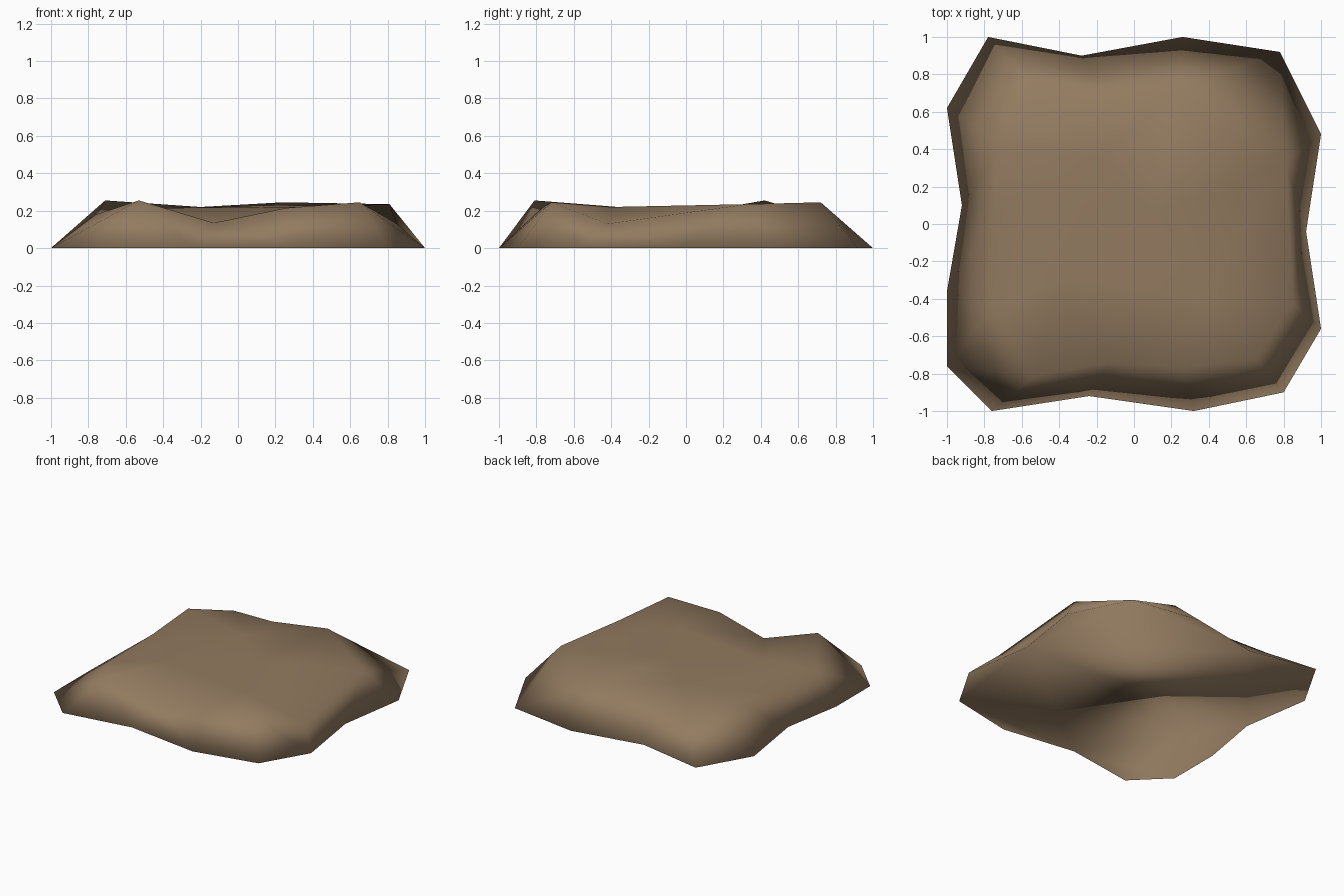
import bpy, bmesh
from mathutils import Vector
from mathutils.geometry import delaunay_2d_cdt

if "Cube" in bpy.data.objects:
    bpy.data.objects.remove(bpy.data.objects["Cube"])

# Footprint of the mound on the ground
base = [(-.78, 1), (-.28, .9), (.26, 1), (.78, .92), (1, .48), (.92, -.04),
        (1, -.56), (.8, -.9), (.32, -1), (-.24, -.92), (-.76, -1),
        (-1, -.76), (-1, -.36), (-.92, .1), (-1, .62)]

# Uneven upper rim, with raised corners and dips
rim = [(-.71, .42, .255), (-.55, .74, .16), (-.17, .65, .215), (.24, .72, .245),
       (.81, .33, .235), (.85, -.42, .13), (.65, -.72, .245), (.26, -.77, .215),
       (-.13, -.74, .135), (-.53, -.81, .255), (-.76, -.45, .18), (-.75, .05, .19)]

# Gently domed top
top = [(-.4, -.3, .215), (.1, .05, .225), (.35, -.4, .22), (-.2, .35, .22)]

points = [Vector((x, y, 0)) for x, y in base] + [Vector(p) for p in rim + top]
n, m = len(base), len(rim)
rim_edges = [(n + i, n + (i + 1) % m) for i in range(m)]
flat, _, tris, orig, _, _ = delaunay_2d_cdt(
    [p.xy for p in points], rim_edges, [list(range(n))][::1], 1, 1e-5)

# Raise the triangulated footprint to the wanted heights
bm = bmesh.new()
verts, by_index = [], {}
for co, src in zip(flat, orig):
    z = points[src[0]].z if src else 0
    v = bm.verts.new((co.x, co.y, z))
    verts.append(v)
    for s in src:
        by_index[s] = v
for t in tris:
    bm.faces.new([verts[i] for i in t])

# Flat closed underside
bm.faces.new([by_index[i] for i in range(n)])
bmesh.ops.recalc_face_normals(bm, faces=bm.faces)
for f in bm.faces:
    f.smooth = True

mesh = bpy.data.meshes.new("dirt_mound")
bm.to_mesh(mesh)
bm.free()

# Earth colour
earth = bpy.data.materials.new("earth brown")
earth.diffuse_color = (.29, .197, .117, 1)
earth.use_nodes = True
earth.node_tree.nodes["Principled BSDF"].inputs["Base Color"].default_value = earth.diffuse_color
mesh.materials.append(earth)
mound = bpy.data.objects.new("dirt_mound", mesh)
bpy.context.collection.objects.link(mound)
